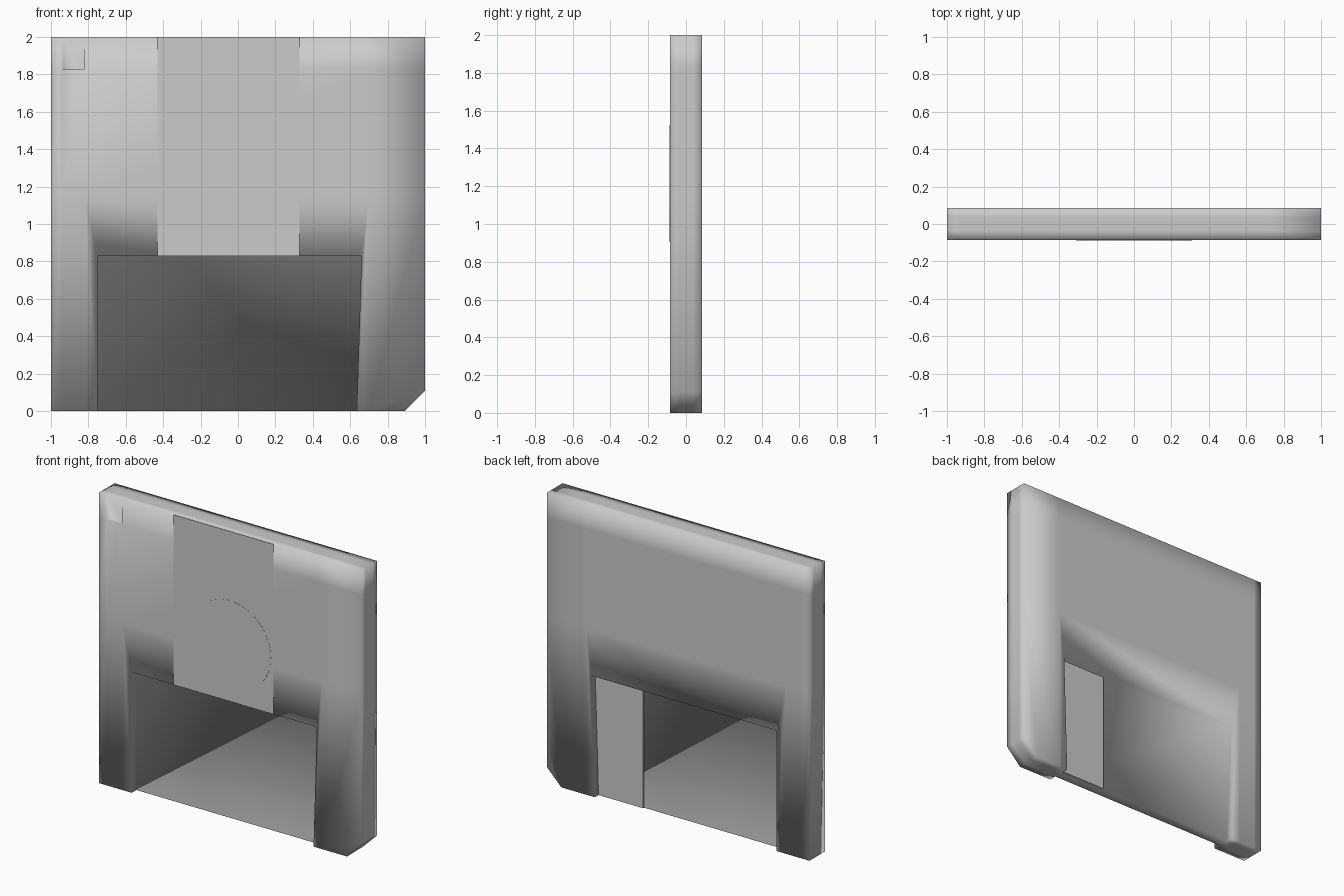
import bpy, bmesh, math
from mathutils import Vector

if "Cube" in bpy.data.objects:
    bpy.data.objects.remove(bpy.data.objects["Cube"])

HALF = 0.085     # half thickness of the case
MID = 0.035      # half thickness inside the shutter recess


def prism(bm, profile, y0, y1):
    """Extrude an x-z outline from y0 to y1."""
    a = [bm.verts.new((x, y0, z)) for x, z in profile]
    b = [bm.verts.new((x, y1, z)) for x, z in profile]
    n = len(profile)
    bm.faces.new(a)
    bm.faces.new(b[::-1])
    for i in range(n):
        bm.faces.new((a[i], b[i], b[(i + 1) % n], a[(i + 1) % n]))


def cut(bm, axis, value):
    no = Vector((0, 0, 0))
    no[axis] = 1
    bmesh.ops.bisect_plane(bm, geom=bm.verts[:] + bm.edges[:] + bm.faces[:],
                           dist=1e-5, plane_co=no * value, plane_no=no)


def finish(bm, name, smooth=False):
    bmesh.ops.recalc_face_normals(bm, faces=bm.faces[:])
    for f in bm.faces:
        f.smooth = smooth
    me = bpy.data.meshes.new(name)
    bm.to_mesh(me)
    bm.free()
    ob = bpy.data.objects.new(name, me)
    bpy.context.collection.objects.link(ob)
    return ob


def vert_at(bm, x, y, z):
    return min(bm.verts, key=lambda v: (v.co - Vector((x, y, z))).length)


# Case: square outline with a clipped corner and a gap for the shutter
recess = [(-0.75, 0), (-0.75, 0.83), (0.66, 0.83), (0.635, 0)]
outline = [(-1, 0)] + recess + [(0.89, 0), (1, 0.11), (1, 2), (-1, 2)]
bm = bmesh.new()
prism(bm, outline, -HALF, HALF)
for y in (-MID, MID):
    cut(bm, 1, y)

# Thin web closing the gap, leaving a recess front and back
front = [vert_at(bm, x, -MID, z) for x, z in recess]
back = [vert_at(bm, x, MID, z) for x, z in recess]
web = set(front + back)
bmesh.ops.delete(bm, geom=[f for f in bm.faces if all(v in web for v in f.verts)],
                 context='FACES')
bm.faces.new(front)
bm.faces.new(back[::-1])
bm.faces.new((front[0], front[3], back[3], back[0]))

# Loops that hold the soft shading near the rims
for axis, value in ((0, -0.94), (0, -0.82), (0, 0.7), (2, 1.83), (2, 1.15)):
    cut(bm, axis, value)

# Sloping write-protect notch at the top left
tl, tr = vert_at(bm, -0.94, -HALF, 2), vert_at(bm, -0.82, -HALF, 2)
bl, br = vert_at(bm, -0.94, -HALF, 1.83), vert_at(bm, -0.82, -HALF, 1.83)
cell = [f for f in bm.faces if set(f.verts) == {tl, tr, bl, br}]
if cell:
    bmesh.ops.delete(bm, geom=cell, context='FACES_ONLY')
    dl, dr = (bm.verts.new((x, -HALF + 0.02, 1.83)) for x in (-0.935, -0.82))
    for vs in ((tl, dl, dr, tr), (tl, bl, dl), (tr, dr, br), (bl, br, dr, dl)):
        bm.faces.new(vs)
finish(bm, "disk_case", True)

# Raised strip beside the sliding shutter on the back
bm = bmesh.new()
prism(bm, [(0.295, 0), (0.295, 0.83), (0.66, 0.83), (0.635, 0)], MID - 0.01, MID + 0.01)
finish(bm, "shutter_step")

# Flat front label panel
bm = bmesh.new()
prism(bm, [(-0.43, 0.83), (0.33, 0.83), (0.33, 2), (-0.43, 2)], -HALF - 0.001, -HALF + 0.002)
finish(bm, "label_panel")

# Round hub disc on the label
bm = bmesh.new()
N = 64
prism(bm, [(0.31 * math.cos(2 * math.pi * i / N), 1.215 + 0.31 * math.sin(2 * math.pi * i / N))
           for i in range(N)], -HALF - 0.002, -HALF)
finish(bm, "hub_disc")
